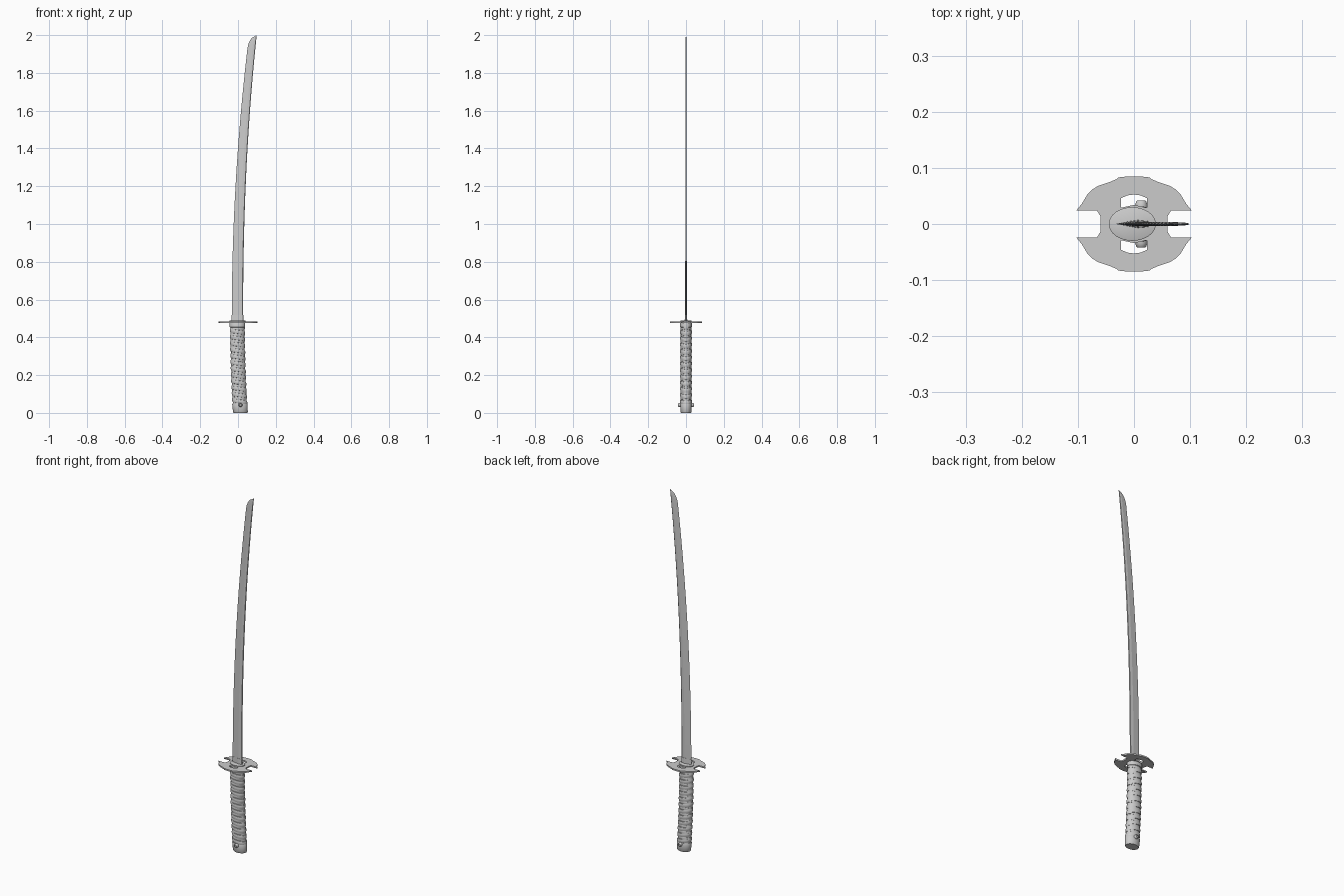
import bpy, bmesh, math
from mathutils import Vector

if "Cube" in bpy.data.objects:
    bpy.data.objects.remove(bpy.data.objects["Cube"])


def finish(name, bm, smooth=None):
    bmesh.ops.recalc_face_normals(bm, faces=bm.faces)
    me = bpy.data.meshes.new(name)
    bm.to_mesh(me)
    bm.free()
    ob = bpy.data.objects.new(name, me)
    bpy.context.collection.objects.link(ob)
    if smooth:
        bpy.ops.object.select_all(action='DESELECT')
        ob.select_set(True)
        bpy.context.view_layer.objects.active = ob
        bpy.ops.object.shade_smooth_by_angle(angle=math.radians(smooth))
    return ob


def loft(name, rings, smooth=None):
    """Skin equal-length closed rings and cap both ends."""
    bm = bmesh.new()
    vs = [[bm.verts.new(p) for p in r] for r in rings]
    n = len(rings[0])
    for a, b in zip(vs, vs[1:]):
        for i in range(n):
            j = (i + 1) % n
            bm.faces.new((a[i], a[j], b[j], b[i]))
    bm.faces.new(vs[0])
    bm.faces.new(vs[-1])
    return finish(name, bm, smooth)


def handle_x(z):
    return -0.003 + 0.016 * (1 - z / 0.48) ** 2


def oval(z, rx, ry, n=32):
    return [(handle_x(z) + rx * math.cos(2 * math.pi * i / n),
             ry * math.sin(2 * math.pi * i / n), z) for i in range(n)]


# Curved single-edged blade, ridge line on both flats
def blade_ring(edge, back, ze, zb, th):
    def at(f, y):
        return (edge + (back - edge) * f, y, ze + (zb - ze) * f)
    return [at(0, 0), at(0.65, -th), at(0.94, -th * 0.75), at(1, 0),
            at(0.94, th * 0.75), at(0.65, th)]


def back_x(z):
    return 0.027 + 0.072 * max(0, (z - 0.5) / 1.5) ** 2.2


def edge_x(z):
    return -0.033 + 0.083 * max(0, (z - 0.5) / 1.43) ** 2


rings = []
for i in range(25):
    z = 0.47 + 1.46 * i / 24
    rings.append(blade_ring(edge_x(z), back_x(z), z, z, 0.0042 - 0.001 * i / 24))
for ex, ez, bz, th in [(0.054, 1.95, 1.957, 0.003), (0.061, 1.968, 1.974, 0.0025),
                       (0.073, 1.985, 1.988, 0.0018), (0.098, 1.9998, 2.0, 0.0003)]:
    rings.append(blade_ring(ex, back_x(bz), ez, bz, th))
loft("blade", rings)

# Blade collar
loft("blade_collar", [blade_ring(-0.034, 0.029, z, z, t)
                      for z, t in [(0.475, 0.0075), (0.518, 0.0055)]])

# Guard: quarter outline mirrored, with two windows
quarter = [(0.060, 0.014), (0.066, 0.024), (0.103, 0.024), (0.093, 0.036),
           (0.083, 0.053), (0.075, 0.061), (0.064, 0.068), (0.043, 0.075),
           (0.031, 0.080), (0.028, 0.083), (0.010, 0.085)]
top = quarter + [(-x, y) for x, y in reversed(quarter)]
outline = top + [(x, -y) for x, y in reversed(top)]
window = [(0.023, 0.029), (0.023, 0.046), (0.012, 0.051), (0, 0.0525),
          (-0.012, 0.051), (-0.023, 0.046), (-0.023, 0.029), (0, 0.034)]
cu = bpy.data.curves.new("guard", 'CURVE')
cu.dimensions = '2D'
cu.fill_mode = 'BOTH'
cu.extrude = 0.004
for pts in (outline, window, [(x, -y) for x, y in window]):
    s = cu.splines.new('POLY')
    s.points.add(len(pts) - 1)
    for p, (x, y) in zip(s.points, pts):
        p.co = (x, y, 0, 1)
    s.use_cyclic_u = True
guard = bpy.data.objects.new("guard", cu)
guard.location.z = 0.48
bpy.context.collection.objects.link(guard)
bpy.ops.object.select_all(action='DESELECT')
guard.select_set(True)
bpy.context.view_layer.objects.active = guard
bpy.ops.object.convert(target='MESH')

# Washer above the guard and ferrule below it
loft("guard_washer", [oval(0.482, 0.042, 0.030), oval(0.488, 0.042, 0.030),
                      oval(0.489, 0.040, 0.028)], 40)
loft("ferrule", [oval(z, rx, ry) for z, rx, ry in
                 [(0.453, 0.039, 0.029), (0.455, 0.041, 0.031),
                  (0.475, 0.041, 0.031), (0.477, 0.040, 0.030)]], 40)

# Handle core and pommel cap
loft("handle_core", [oval(0.03 + 0.43 * i / 20, 0.037, 0.027) for i in range(21)], 40)
loft("pommel_cap", [oval(z, rx, ry) for z, rx, ry in
                    [(0.0, 0.036, 0.026), (0.004, 0.039, 0.029),
                     (0.045, 0.041, 0.031), (0.050, 0.039, 0.029)]], 40)


# Two crossed wrap ribbons wound in opposite directions
def ribbon(name, sign, pitch=0.0335, turns=12, steps=32):
    rings = []
    for i in range(turns * steps + 1):
        a = 2 * math.pi * i / steps
        zc = 0.052 + pitch * i / steps
        lift = 0.0014 * math.sin(a)
        ring = []
        for dz, r in [(-0.0105, -0.001), (-0.0095, 0.0015), (-0.004, 0.003),
                      (0.004, 0.003), (0.0095, 0.0015), (0.0105, -0.001)]:
            z, h = zc + dz, r + lift
            ring.append((handle_x(z) + (0.037 + h) * math.cos(a),
                         sign * (0.027 + h) * math.sin(a), z))
        rings.append(ring)
    return loft(name, rings, 35)


ribbon("wrap_ribbon_left", 1)
ribbon("wrap_ribbon_right", -1)

# Pommel pin with a flared eyelet on each side
def round_y(name, profile, x, z, n=20):
    loft(name, [[(x + r * math.cos(2 * math.pi * i / n), y,
                  z + r * math.sin(2 * math.pi * i / n)) for i in range(n)]
                for y, r in profile], 40)


round_y("pommel_pin", [(-0.040, 0.006), (0.040, 0.006)], 0.013, 0.042)
for side, s in (("front", -1), ("back", 1)):
    round_y("pin_eyelet_" + side,
            [(s * y, r) for y, r in [(0.027, 0.011), (0.034, 0.011), (0.040, 0.009),
                                     (0.042, 0.007), (0.038, 0.005)]], 0.013, 0.042)
